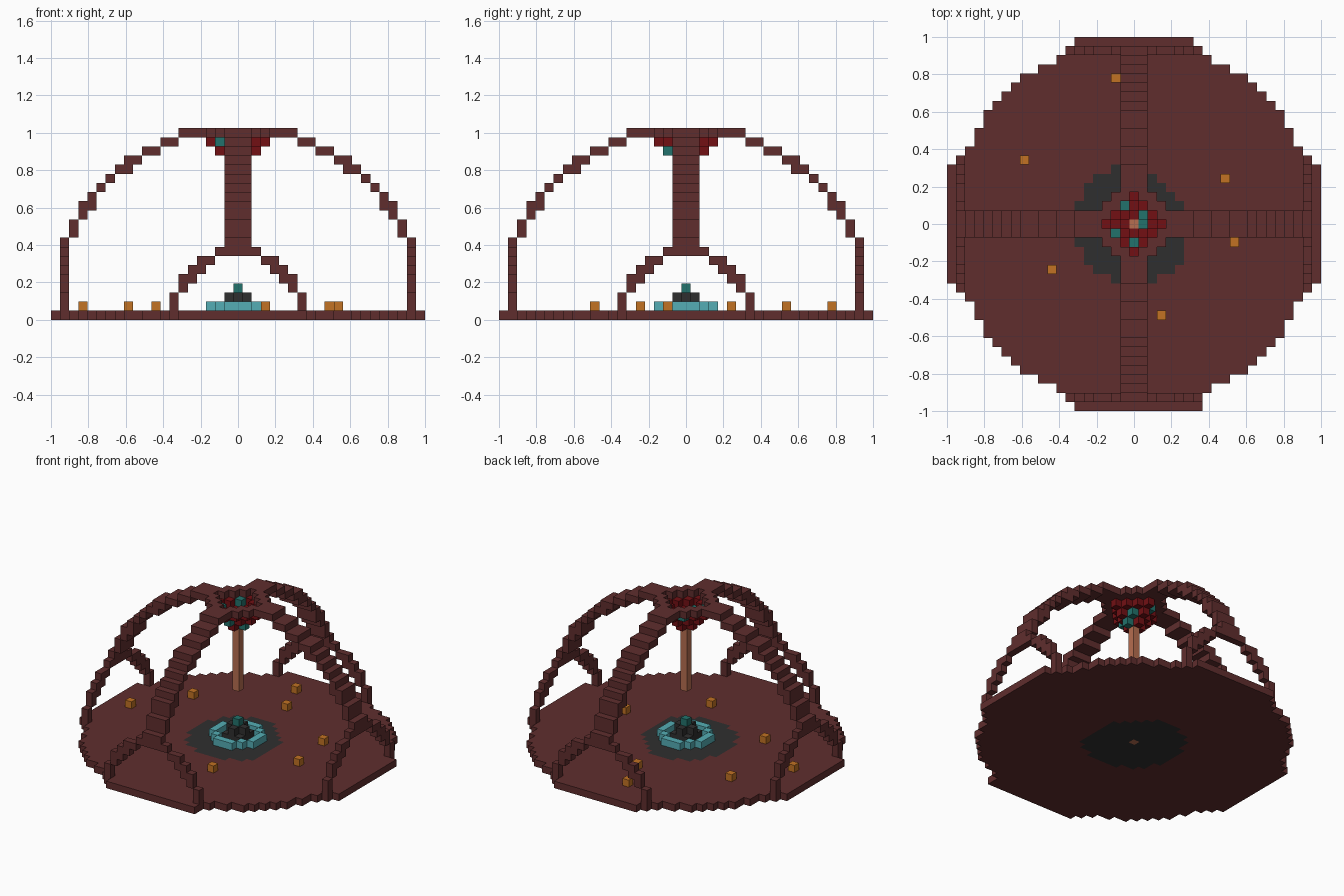
import bpy
import bmesh
from mathutils import Vector

if "Cube" in bpy.data.objects:
    bpy.data.objects.remove(bpy.data.objects["Cube"], do_unlink=True)

S = 2 / 41  # edge length of one block
SIDES = [Vector(d) for d in ((1, 0, 0), (-1, 0, 0), (0, 1, 0), (0, -1, 0), (0, 0, 1), (0, 0, -1))]


def material(name, r, g, b):
    m = bpy.data.materials.new(name)
    m.use_nodes = True
    m.diffuse_color = (r, g, b, 1)
    m.node_tree.nodes["Principled BSDF"].inputs["Base Color"].default_value = (r, g, b, 1)
    return m


brick = material("dark red brick", 0.115, 0.027, 0.027)
crimson = material("crimson", 0.17, 0.005, 0.007)
teal = material("teal", 0.016, 0.17, 0.15)
cyan = material("pale cyan", 0.09, 0.42, 0.46)
amber = material("amber", 0.54, 0.17, 0.017)
charcoal = material("charcoal", 0.028, 0.028, 0.028)
copper = material("copper", 0.47, 0.155, 0.08)


def blocks(name, cells, mat):
    """Build one mesh from grid cells, keeping only the outer faces."""
    cells = set(cells)
    bm = bmesh.new()
    for c in cells:
        for n in SIDES:
            if tuple(int(v) for v in Vector(c) + n) in cells:
                continue
            u = Vector((n.y, n.z, n.x))
            w = n.cross(u)
            mid = Vector(c) + Vector((0, 0, 0.5)) + n / 2
            corners = (-u - w, u - w, u + w, w - u)
            bm.faces.new([bm.verts.new((mid + k / 2) * S) for k in corners])
    bmesh.ops.remove_doubles(bm, verts=bm.verts, dist=S / 50)
    mesh = bpy.data.meshes.new(name)
    bm.to_mesh(mesh)
    bm.free()
    mesh.materials.append(mat)
    obj = bpy.data.objects.new(name, mesh)
    bpy.context.collection.objects.link(obj)
    return obj


def grid(r):
    return [(x, y) for x in range(-r, r + 1) for y in range(-r, r + 1)]


def four_ways(cells):
    """Repeat cells around the vertical axis in quarter turns."""
    out = set()
    for x, y, z in cells:
        out |= {(x, y, z), (-y, x, z), (-x, -y, z), (y, -x, z)}
    return out


# Round floor with straight door sills and a dark centre patch
def on_floor(x, y):
    a, b = max(abs(x), abs(y)), min(abs(x), abs(y))
    return x * x + y * y <= 401 or (a >= 19 and a + b <= 26)


def on_patch(x, y):
    limit = 29 if x > 1 and y > 1 else 41
    return x * x + y * y <= limit and x <= 5


floor = {(x, y, 0) for x, y in grid(20) if on_floor(x, y)} | {(7, -20, 0)}
patch = {(x, y, 0) for x, y in grid(7) if on_patch(x, y)} - {(0, 0, 0)}
blocks("floor", floor - patch - {(0, 0, 0)}, brick)
blocks("floor_patch", patch, charcoal)
blocks("floor_core", [(0, 0, 0)], copper)

# Four curved ribs: (distance from axis, lowest layer, highest layer)
RIB = [(19, 7, 8), (18, 9, 10), (17, 11, 12), (16, 12, 13), (15, 14, 14), (14, 15, 15),
       (13, 16, 16), (12, 16, 17), (11, 17, 17), (10, 18, 18), (9, 18, 18),
       (8, 19, 19), (7, 19, 19), (6, 20, 20), (5, 20, 20), (4, 20, 20), (3, 20, 20)]
ribs = four_ways((d, w, z) for d, lo, hi in RIB for w in (-1, 0, 1) for z in range(lo, hi + 1))

# Roof ring around a diamond opening
ring = {(x, y, 20) for x, y in grid(3) if x * x + y * y <= 13}
opening = {(x, y, 20) for x, y in grid(3) if abs(x) + abs(y) <= 3}
blocks("dome_ribs", (ribs | ring) - opening, brick)

# Doorway arches at the foot of each rib: (offset, lowest layer, highest layer)
ARCH = [(7, 1, 2), (6, 3, 4), (5, 4, 5), (4, 5, 6), (3, 6, 6), (2, 7, 7), (1, 7, 7), (0, 7, 7)]
arch = [(19, s * w, z) for w, lo, hi in ARCH for s in (-1, 1) for z in range(lo, hi + 1)]
blocks("door_arches", four_ways(arch), brick)

# Hanging bowl with teal studs and the column below it
STUDS = {(-1, 2), (1, 1), (1, 0), (-2, -1), (0, -2)}
bowl = {(x, y, 16 + max(1, abs(x) + abs(y))) for x, y in grid(3) if 0 < abs(x) + abs(y) <= 3}
studs = {c for c in bowl if c[:2] in STUDS}
blocks("bowl", bowl - studs, crimson)
blocks("bowl_studs", studs, teal)
blocks("column", [(0, 0, z) for z in range(8, 18)], copper)

# Central pedestal inside a ring of pale blocks
blocks("pedestal_ring", [(x, y, 1) for x, y in grid(3) if 8 <= x * x + y * y <= 10], cyan)
blocks("pedestal", [(x, y, z) for x, y in grid(1) for z in (1, 2) if x * x + y * y <= 3 - z], charcoal)
blocks("pedestal_top", [(0, 0, 3)], teal)

# Lamps scattered on the floor
LAMPS = [(-2, 16), (-12, 7), (10, 5), (11, -2), (-9, -5), (3, -10), (-17, 0), (0, 11)]
for i, (x, y) in enumerate(LAMPS):
    blocks(f"floor_lamp_{i + 1}", [(x, y, 1)], amber)
